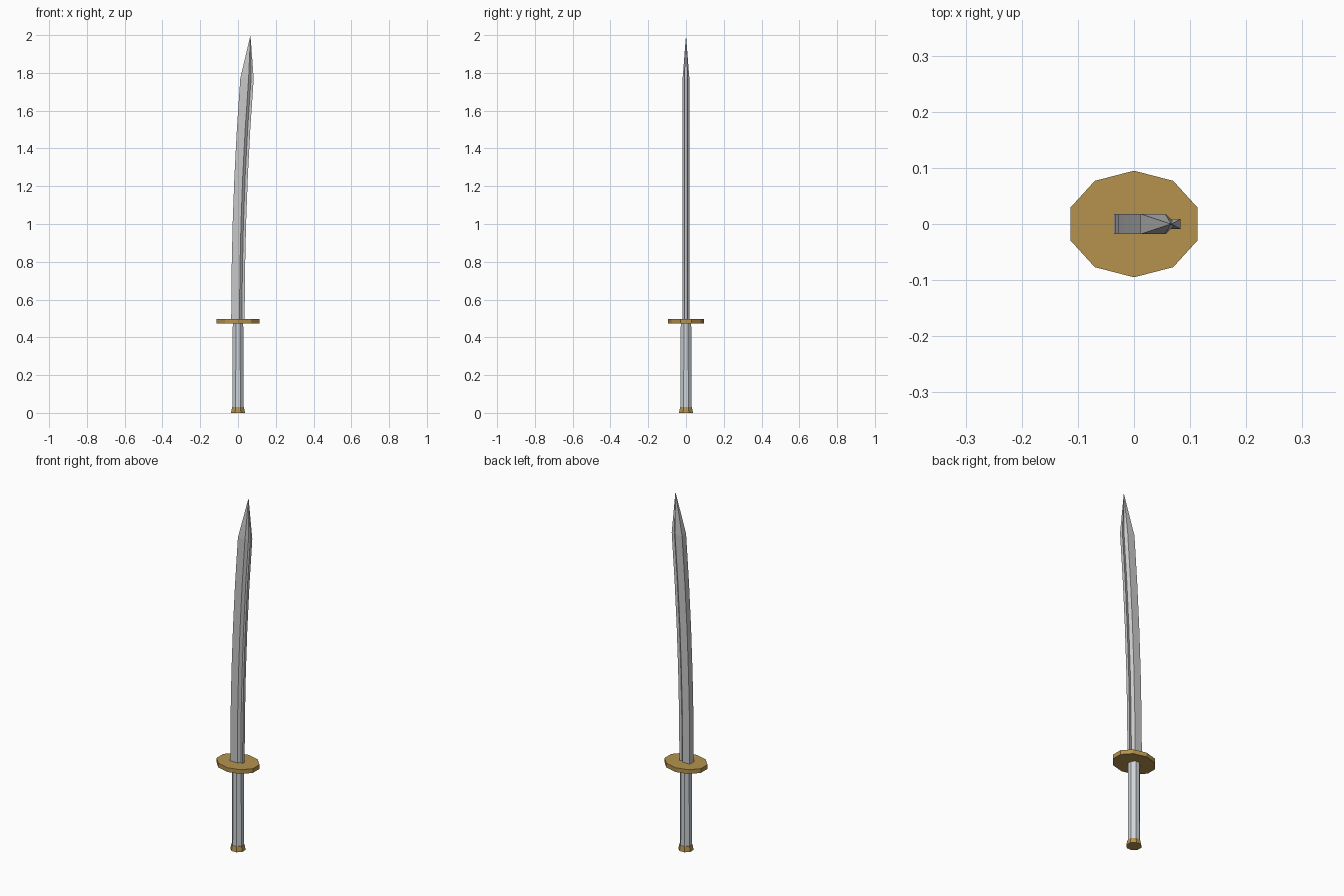
import bpy, bmesh, math

if "Cube" in bpy.data.objects:
    bpy.data.objects.remove(bpy.data.objects["Cube"])


def material(name, colour):
    m = bpy.data.materials.new(name)
    m.diffuse_color = (*colour, 1)
    m.use_nodes = True
    m.node_tree.nodes["Principled BSDF"].inputs["Base Color"].default_value = m.diffuse_color
    return m


gold = material("gold", (0.46, 0.29, 0.075))
steel = material("blade steel", (0.58, 0.58, 0.59))
grip_grey = material("pale grip grey", (0.62, 0.66, 0.69))


def loft(name, rings, mat, tip=None):
    """Skin a stack of equal-length rings; close with caps or a point."""
    bm = bmesh.new()
    vs = [[bm.verts.new(p) for p in ring] for ring in rings]
    n = len(vs[0])
    for a, b in zip(vs, vs[1:]):
        for i in range(n):
            j = (i + 1) % n
            bm.faces.new((a[i], a[j], b[j], b[i]))
    bm.faces.new(vs[0][::-1])
    if tip:
        t = bm.verts.new(tip)
        for i in range(n):
            bm.faces.new((vs[-1][i], vs[-1][(i + 1) % n], t))
    else:
        bm.faces.new(vs[-1])
    bmesh.ops.recalc_face_normals(bm, faces=bm.faces)
    me = bpy.data.meshes.new(name)
    bm.to_mesh(me)
    bm.free()
    me.materials.append(mat)
    ob = bpy.data.objects.new(name, me)
    bpy.context.collection.objects.link(ob)
    return ob


def ring(n, rx, ry, z, start):
    return [(rx * math.cos(start + i * math.tau / n),
             ry * math.sin(start + i * math.tau / n), z) for i in range(n)]


# pommel and grip: octagonal, flat side to the front
turn = math.pi / 8
loft("pommel", [ring(8, 0.040, 0.040, 0, turn), ring(8, 0.034, 0.034, 0.03, turn)], gold)
loft("grip", [ring(8, 0.032, 0.032, 0.03, turn), ring(8, 0.030, 0.030, 0.475, turn)], grip_grey)

# guard: ten-sided oval plate
loft("guard", [ring(10, 0.119, 0.095, z, math.pi / 2) for z in (0.472, 0.496)], gold)

# blade: thick spine, hollow groove and thin flat edge, curving towards +x
half = [(-0.036, 0.018), (0.008, 0.018), (0.021, 0.005), (0.035, 0.009)]
section = [(x, -y) for x, y in half] + half[::-1]
rings = []
for z in (0.49, 0.75, 1.0, 1.25, 1.5, 1.77):
    bend = 0.048 * ((z - 0.49) / 1.28) ** 2
    rings.append([(x + bend, y, z) for x, y in section])
loft("blade", rings, steel, tip=(0.066, 0, 2.0))
